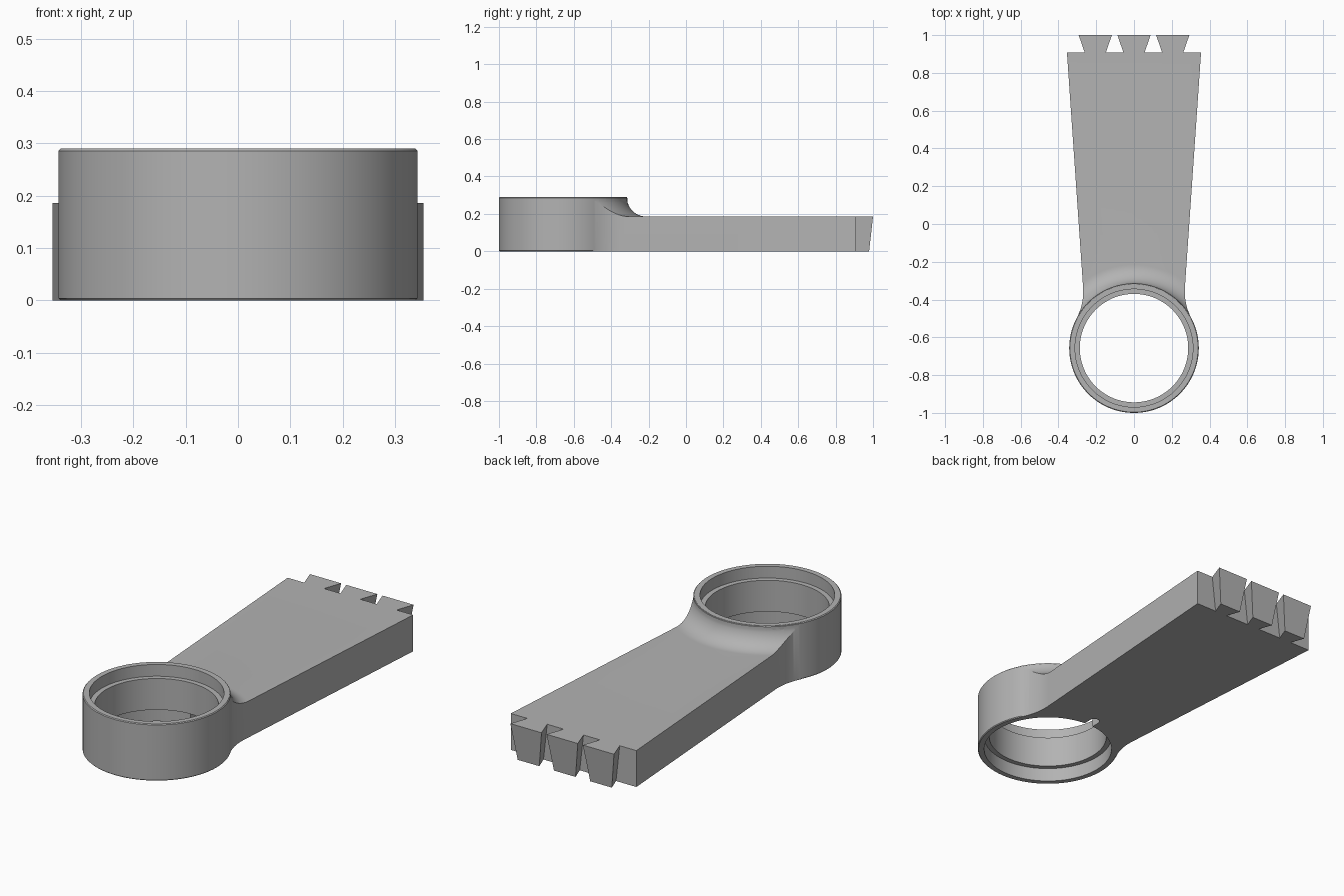
import bpy, bmesh, math
from mathutils import Vector

if "Cube" in bpy.data.objects:
    bpy.data.objects.remove(bpy.data.objects["Cube"], do_unlink=True)

grey = bpy.data.materials.new("plain grey")
grey.use_nodes = True
COLOUR = (0.45, 0.45, 0.45, 1)
grey.diffuse_color = COLOUR
grey.node_tree.nodes["Principled BSDF"].inputs["Base Color"].default_value = COLOUR

RING_Y, RING_R, HEIGHT, ARM_Z = -0.657, 0.343, 0.29, 0.186


def finish(name, bm):
    bmesh.ops.recalc_face_normals(bm, faces=bm.faces)
    mesh = bpy.data.meshes.new(name)
    bm.to_mesh(mesh)
    bm.free()
    ob = bpy.data.objects.new(name, mesh)
    bpy.context.collection.objects.link(ob)
    mesh.materials.append(grey)
    return ob


def loft(name, low, high):
    """Closed solid between two matching outlines."""
    bm = bmesh.new()
    a = [bm.verts.new(p) for p in low]
    b = [bm.verts.new(p) for p in high]
    bm.faces.new(a)
    bm.faces.new(b)
    for i in range(len(a)):
        j = (i + 1) % len(a)
        bm.faces.new((a[i], a[j], b[j], b[i]))
    return finish(name, bm)


def lathe(name, profile, steps=128):
    """Turn a closed (radius, z) profile around the ring axis."""
    bm = bmesh.new()
    rows = []
    for s in range(steps):
        t = math.tau * s / steps
        rows.append([bm.verts.new((r * math.sin(t), RING_Y + r * math.cos(t), z))
                     for r, z in profile])
    n = len(profile)
    for s in range(steps):
        a, b = rows[s], rows[(s + 1) % steps]
        for i in range(n):
            j = (i + 1) % n
            bm.faces.new((a[i], a[j], b[j], b[i]))
    return finish(name, bm)


def combine(target, tool, operation):
    mod = target.modifiers.new(operation.lower(), 'BOOLEAN')
    mod.operation, mod.solver, mod.object = operation, 'EXACT', tool
    bpy.context.view_layer.objects.active = target
    bpy.ops.object.modifier_apply(modifier=mod.name)
    bpy.data.objects.remove(tool, do_unlink=True)


# Tapered arm outline, blending into the ring along a curve
p0, p1, p2 = Vector((0.303, -0.497)), Vector((0.2636, -0.4224)), Vector((0.2695, -0.335))
side = [(0.2, -0.6)]
for i in range(13):
    t = i / 12
    side.append(tuple(p0 * (1 - t) ** 2 + p1 * 2 * t * (1 - t) + p2 * t * t))
side.append((0.355, 0.908))
outline = side + [(-x, y) for x, y in reversed(side)]
top = HEIGHT - 0.0005
body = loft("arm_body", [(x, y, 0) for x, y in outline], [(x, y, top) for x, y in outline])

# Scoop the arm down to its flat top, leaving a round fillet at the ring
fillet = []
for i in range(17):
    t = math.pi / 2 * i / 16
    fillet.append((0.443 - 0.102 * math.cos(t), HEIGHT - (HEIGHT - ARM_Z) * math.sin(t)))
scoop = lathe("scoop", [(0.341, 0.4)] + fillet + [(3, ARM_Z), (3, 0.4)])
combine(body, scoop, 'DIFFERENCE')

# Bearing ring with softened rims
c = 0.004
ring = lathe("ring", [(0.25, 0), (RING_R - c, 0), (RING_R, c),
                      (RING_R, HEIGHT - c), (RING_R - c, HEIGHT), (0.25, HEIGHT)])
combine(body, ring, 'UNION')

# Stepped bore, recessed from both ends
bore = lathe("bore", [(0.01, -0.1), (0.312, -0.1), (0.312, 0.07), (0.287, 0.07),
                      (0.287, 0.23), (0.312, 0.23), (0.312, 0.4), (0.01, 0.4)])
combine(body, bore, 'DIFFERENCE')

# Small round-ended notch under the ring
arc = [(0.025 * math.cos(math.pi * i / 12), -0.302 + 0.025 * math.sin(math.pi * i / 12))
       for i in range(13)]
slot = arc + [(-0.025, -0.38), (0.025, -0.38)]
notch = loft("notch", [(x, y, -0.1) for x, y in slot], [(x, y, 0.06) for x, y in slot])
combine(body, notch, 'DIFFERENCE')


# Three dovetails, narrowing towards the bottom and the arm
def tail(x, base, tip, end, z):
    return [(x - base, 0.908, z), (x + base, 0.908, z), (x + tip, end, z), (x - tip, end, z)]


for label, x in (("right", -0.205), ("middle", 0), ("left", 0.205)):
    loft(label + "_dovetail", tail(x, 0.035, 0.061, 0.979, 0), tail(x, 0.056, 0.088, 1, ARM_Z))

# Smooth the turned surfaces, keep the machined edges
body.name = "ring_and_arm"
bpy.ops.object.select_all(action='DESELECT')
body.select_set(True)
bpy.context.view_layer.objects.active = body
bpy.ops.object.shade_smooth_by_angle(angle=math.radians(25))
